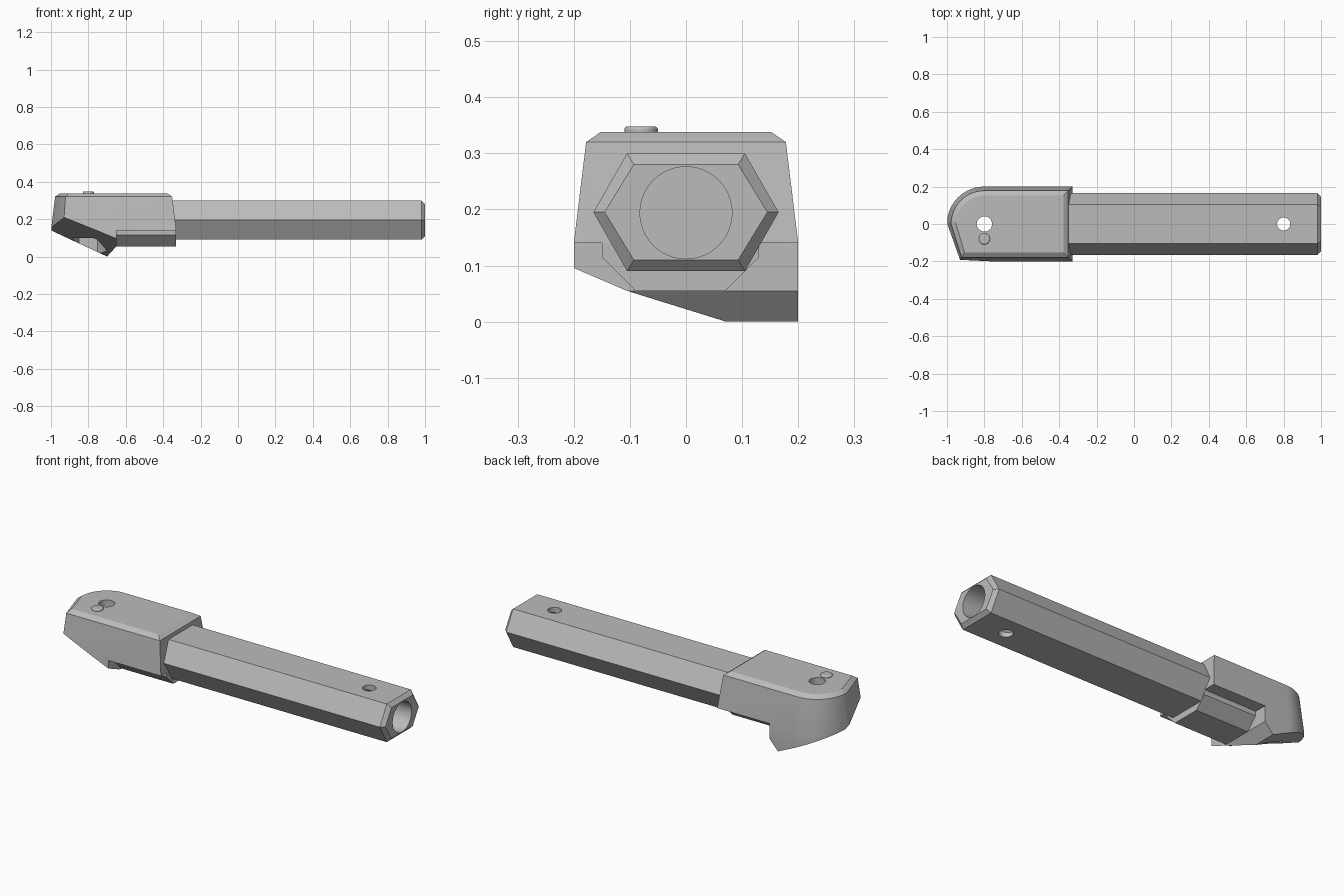
import bpy, bmesh, math
from mathutils import Matrix, Vector

cube = bpy.data.objects.get("Cube")
if cube:
    bpy.data.objects.remove(cube, do_unlink=True)

grey = bpy.data.materials.new("machined_grey")
grey.use_nodes = True
grey.diffuse_color = (0.5, 0.5, 0.5, 1)
grey.node_tree.nodes["Principled BSDF"].inputs["Base Color"].default_value = (0.5, 0.5, 0.5, 1)


def finish(name, bm):
    """Turn a bmesh into a named object."""
    bmesh.ops.recalc_face_normals(bm, faces=bm.faces)
    mesh = bpy.data.meshes.new(name)
    bm.to_mesh(mesh)
    bm.free()
    mesh.materials.append(grey)
    obj = bpy.data.objects.new(name, mesh)
    bpy.context.collection.objects.link(obj)
    return obj


def loft(rings):
    """Closed solid through rings that have equal point counts."""
    bm = bmesh.new()
    loops = [[bm.verts.new(p) for p in ring] for ring in rings]
    for a, b in zip(loops, loops[1:]):
        for i in range(len(a)):
            j = (i + 1) % len(a)
            bm.faces.new((a[i], a[j], b[j], b[i]))
    bm.faces.new(loops[0])
    bm.faces.new(loops[-1])
    return bm


def cylinder(name, radius, depth, centre, axis="Z", sides=32):
    bm = bmesh.new()
    turn = Matrix.Rotation(math.pi / 2, 4, "Y") if axis == "X" else Matrix()
    bmesh.ops.create_cone(bm, cap_ends=True, segments=sides, radius1=radius, radius2=radius,
                          depth=depth, matrix=Matrix.Translation(centre) @ turn)
    return finish(name, bm)


def boolean(obj, tool, operation="DIFFERENCE"):
    """Apply a boolean and discard the tool."""
    mod = obj.modifiers.new("cut", "BOOLEAN")
    mod.object, mod.operation, mod.solver = tool, operation, "EXACT"
    bpy.ops.object.select_all(action="DESELECT")
    bpy.context.view_layer.objects.active = obj
    obj.select_set(True)
    bpy.ops.object.modifier_apply(modifier=mod.name)
    bpy.data.objects.remove(tool, do_unlink=True)


def shade(obj):
    bpy.ops.object.select_all(action="DESELECT")
    bpy.context.view_layer.objects.active = obj
    obj.select_set(True)
    bpy.ops.object.shade_smooth_by_angle(angle=math.radians(20))


# Head: outline with one round corner, drafted sides and a chamfered top
def outline(z, inset):
    r = 0.2 - inset
    arc = [math.pi / 2 * (1 + i / 20) for i in range(21)]
    ring = [(-0.8 + r * math.cos(a), r * math.sin(a), z) for a in arc]
    right = -0.33 - inset
    return ring + [(-0.935 + inset * 0.6, -r, z), (right, -r, z), (right, r, z)]


bm = loft([outline(-0.1, 0), outline(0.14, 0), outline(0.32, 0.022), outline(0.338, 0.048)])

# Sloped underside: two planes sliced off
for point, normal in (((-1, 0, 0.14), (-0.467, 0, -1)),
                      ((-0.72, -0.2, 0.125), (-0.42, -0.43, -1))):
    bmesh.ops.bisect_plane(bm, geom=bm.verts[:] + bm.edges[:] + bm.faces[:], dist=1e-5,
                           plane_co=point, plane_no=Vector(normal).normalized(), clear_outer=True)
    bmesh.ops.holes_fill(bm, edges=bm.edges[:], sides=0)
head = finish("head", bm)

# Step behind the hook
step = [(-0.65, 0.14), (-0.65, 0.055), (-0.8, -0.11), (-0.8, -0.2), (0, -0.2), (0, 0.14)]
boolean(head, finish("step_cutter", loft([[(x, y, z) for x, z in step] for y in (-0.4, 0.4)])))

# Lower keel under the bar socket
keel = [(-0.15, 0.15), (-0.15, 0.115), (-0.09, 0.055), (0.07, 0.055), (0.13, 0.115), (0.13, 0.15)]
boolean(head, finish("keel", loft([[(x, y, z) for y, z in keel] for x in (-0.68, -0.331)])), "UNION")

# Screw hole and six-sided nut pocket
boolean(head, cylinder("screw_cutter", 0.041, 1, (-0.8, 0, 0.2)))
bm = bmesh.new()
bmesh.ops.create_circle(bm, cap_ends=True, segments=6, radius=0.1,
                        matrix=Matrix.Translation((-0.8, 0, -0.2)) @ Matrix.Rotation(math.pi / 6, 4, "Z"))
xs = [v.co.x for v in bm.verts]
if max(xs) < -0.71:  # keep corners pointing along x
    bmesh.ops.rotate(bm, verts=bm.verts, cent=(-0.8, 0, 0), matrix=Matrix.Rotation(math.pi / 6, 3, "Z"))
extruded = bmesh.ops.extrude_face_region(bm, geom=bm.faces[:])["geom"]
bmesh.ops.translate(bm, vec=(0, 0, 0.3),
                    verts=[g for g in extruded if isinstance(g, bmesh.types.BMVert)])
boolean(head, finish("nut_cutter", bm))
shade(head)


# Six-sided bar with a chamfered end
def hexagon(x, inset):
    half, flat, tall = 0.165 - inset, 0.105 - inset * 0.6, 0.105 - inset
    pts = [(half, 0), (flat, tall), (-flat, tall), (-half, 0), (-flat, -tall), (flat, -tall)]
    return [(x, y, 0.195 + z) for y, z in pts]


bar = finish("hex_bar", loft([hexagon(-0.6, 0), hexagon(0.98, 0), hexagon(1, 0.02)]))
boolean(bar, cylinder("bore_cutter", 0.082, 1.2, (0.8, 0, 0.194), "X", 48))
boolean(bar, cylinder("pin_cutter", 0.035, 1, (0.8, 0, 0.2)))
shade(bar)

# Small raised index button
button = cylinder("index_button", 0.03, 0.02, (-0.8, -0.08, 0.338))
bevel = button.modifiers.new("soft_edge", "BEVEL")
bevel.width, bevel.segments, bevel.limit_method = 0.006, 3, "ANGLE"
shade(button)
